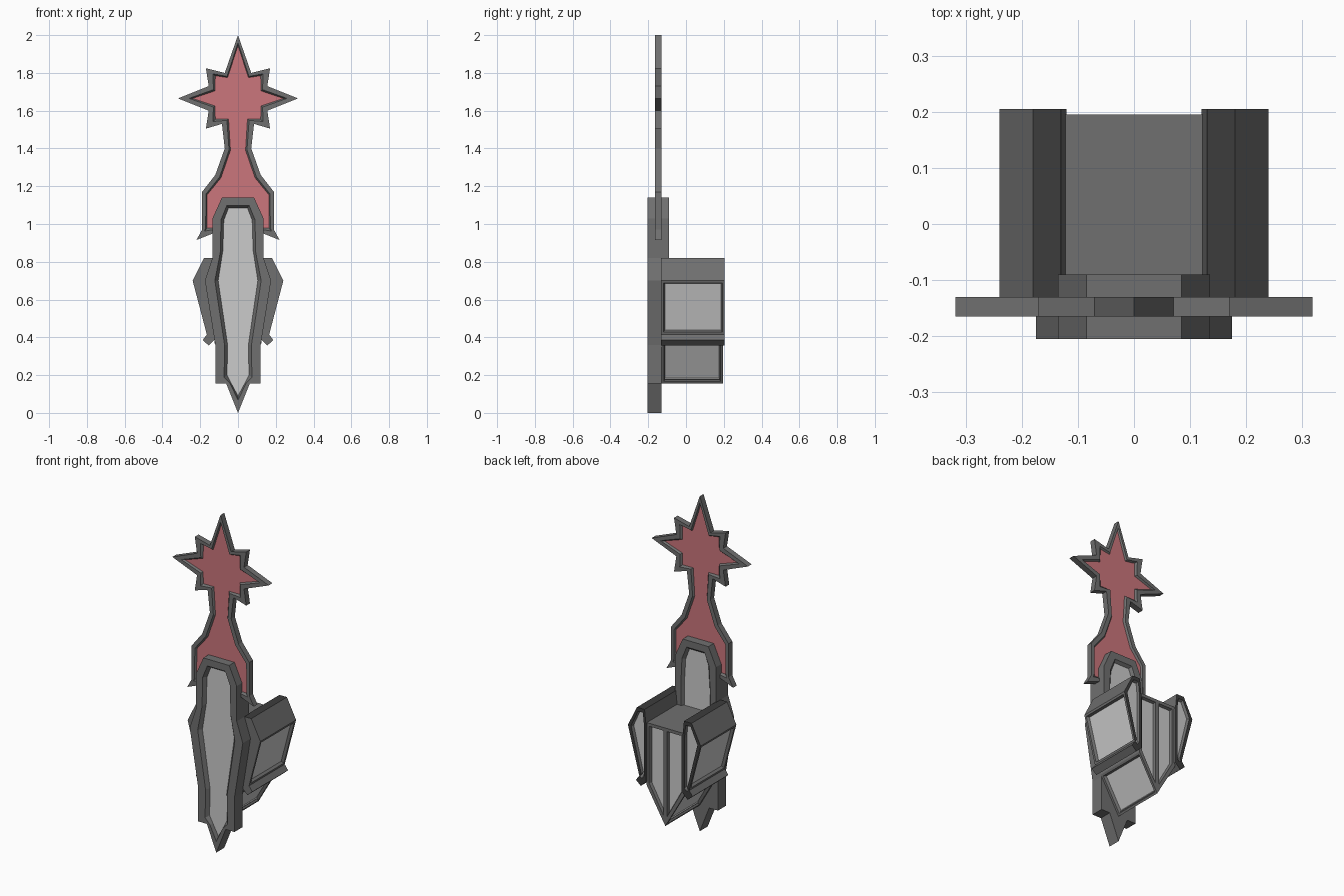
import bpy, bmesh

if "Cube" in bpy.data.objects:
    bpy.data.objects.remove(bpy.data.objects["Cube"])


def material(name, rgb):
    m = bpy.data.materials.new(name)
    m.diffuse_color = (*rgb, 1)
    m.use_nodes = True
    m.node_tree.nodes["Principled BSDF"].inputs["Base Color"].default_value = m.diffuse_color
    return m


GREY = material("frame grey", (0.16, 0.16, 0.16))
LIGHT = material("panel light grey", (0.60, 0.60, 0.60))
RED = material("panel red", (0.60, 0.18, 0.20))
DARK = material("trim dark grey", (0.045, 0.045, 0.045))


def mirrored(half):
    """Close a right-hand half profile, listed top to bottom, across x = 0."""
    return half + [(-x, z) for x, z in reversed(half) if x > 0]


def slab(name, outer, y0, y1, inner=None, recess=0.02, sides="", panel=LIGHT,
         inset_edges=(), dark_edges=(), dark_back=False):
    """Extrude an x-z outline along y, with recessed panels on chosen faces."""
    bm = bmesh.new()

    def ring(pts, y):
        return [bm.verts.new((x, y, z)) for x, z in pts]

    def bridge(a, b, mat=0):
        n = len(a)
        faces = []
        for i in range(n):
            f = bm.faces.new((a[i], a[(i + 1) % n], b[(i + 1) % n], b[i]))
            f.material_index = mat
            faces.append(f)
        return faces

    front, back = ring(outer, y0), ring(outer, y1)
    walls = bridge(front, back)
    for i in dark_edges:
        walls[i].material_index = 2
    for key, loop, y, d in (("f", front, y0, recess), ("b", back, y1, -recess)):
        if key not in sides:
            bm.faces.new(loop)
            continue
        # flat rim, sloped recess wall, then the panel
        lip = [(a[0] * .25 + b[0] * .75, a[1] * .25 + b[1] * .75)
               for a, b in zip(outer, inner)]
        rim, floor = ring(lip, y), ring(inner, y + d)
        bridge(loop, rim, 2 if (dark_back and key == "b") else 0)
        bridge(rim, floor)
        bm.faces.new(floor).material_index = 1
    bmesh.ops.recalc_face_normals(bm, faces=bm.faces[:])
    for i in inset_edges:
        f = walls[i]
        bmesh.ops.inset_individual(bm, faces=[f], thickness=0.018)
        bmesh.ops.inset_individual(bm, faces=[f], thickness=0.01, depth=-0.015)
        f.material_index = 1
    mesh = bpy.data.meshes.new(name)
    bm.to_mesh(mesh)
    bm.free()
    for m in (GREY, panel, DARK):
        mesh.materials.append(m)
    obj = bpy.data.objects.new(name, mesh)
    bpy.context.collection.objects.link(obj)
    return obj


# Star-topped crest with a flared foot
crest = [(0, 2), (.07, 1.80), (.17, 1.825), (.155, 1.73), (.318, 1.665),
         (.155, 1.60), (.17, 1.505), (.085, 1.53), (.07, 1.40), (.12, 1.26),
         (.19, 1.17), (.19, .97), (.22, .915), (.12, .955)]
crest_in = [(0, 1.945), (.055, 1.775), (.12, 1.785), (.122, 1.705), (.24, 1.665),
            (.122, 1.625), (.12, 1.555), (.05, 1.555), (.04, 1.39), (.09, 1.245),
            (.163, 1.155), (.165, .985), (.163, .978), (.12, .978)]
slab("star_crest", mirrored(crest), -.165, -.13, mirrored(crest_in),
     .01, "fb", RED)

# Long pointed front plate
plate = [(.085, 1.14), (.135, 1.03), (.135, .82), (.175, .70), (.12, .36),
         (.12, .155), (.062, .155), (0, 0)]
plate_in = [(.05, 1.085), (.075, 1.02), (.08, .86), (.105, .70), (.055, .36),
            (.058, .20), (.035, .155), (0, .09)]
slab("front_plate", mirrored(plate), -.205, -.13, mirrored(plate_in), .02, "f")

# Thicker top of the plate, with a panel facing back
top = [(.085, 1.14), (.135, 1.03), (.135, .82), (.135, .70)]
top_in = [(.05, 1.085), (.075, 1.02), (.085, .86), (.085, .72)]
slab("plate_upper_back", mirrored(top), -.135, -.09, mirrored(top_in), .015, "b")

# Wedge body halves and side wings
body = [(0, .74), (.125, .74), (.125, .37), (0, .155)]
body_in = [(.016, .715), (.10, .715), (.10, .385), (.016, .235)]
wing = [(.13, .82), (.18, .82), (.24, .70), (.165, .415), (.187, .385),
        (.155, .357), (.12, .39), (.12, .72)]
wing_in = [(.145, .79), (.172, .79), (.212, .70), (.148, .435), (.152, .425),
           (.145, .42), (.138, .43), (.138, .72)]
for side, s in (("right", 1), ("left", -1)):
    def flip(pts):
        return [(s * x, z) for x, z in pts]
    slab(side + "_body", flip(body), -.13, .195, flip(body_in), .015, "b",
         inset_edges=(2,))
    slab(side + "_wing", flip(wing), -.132, .205, flip(wing_in), .015, "b",
         inset_edges=(2,), dark_edges=(0,), dark_back=True)
